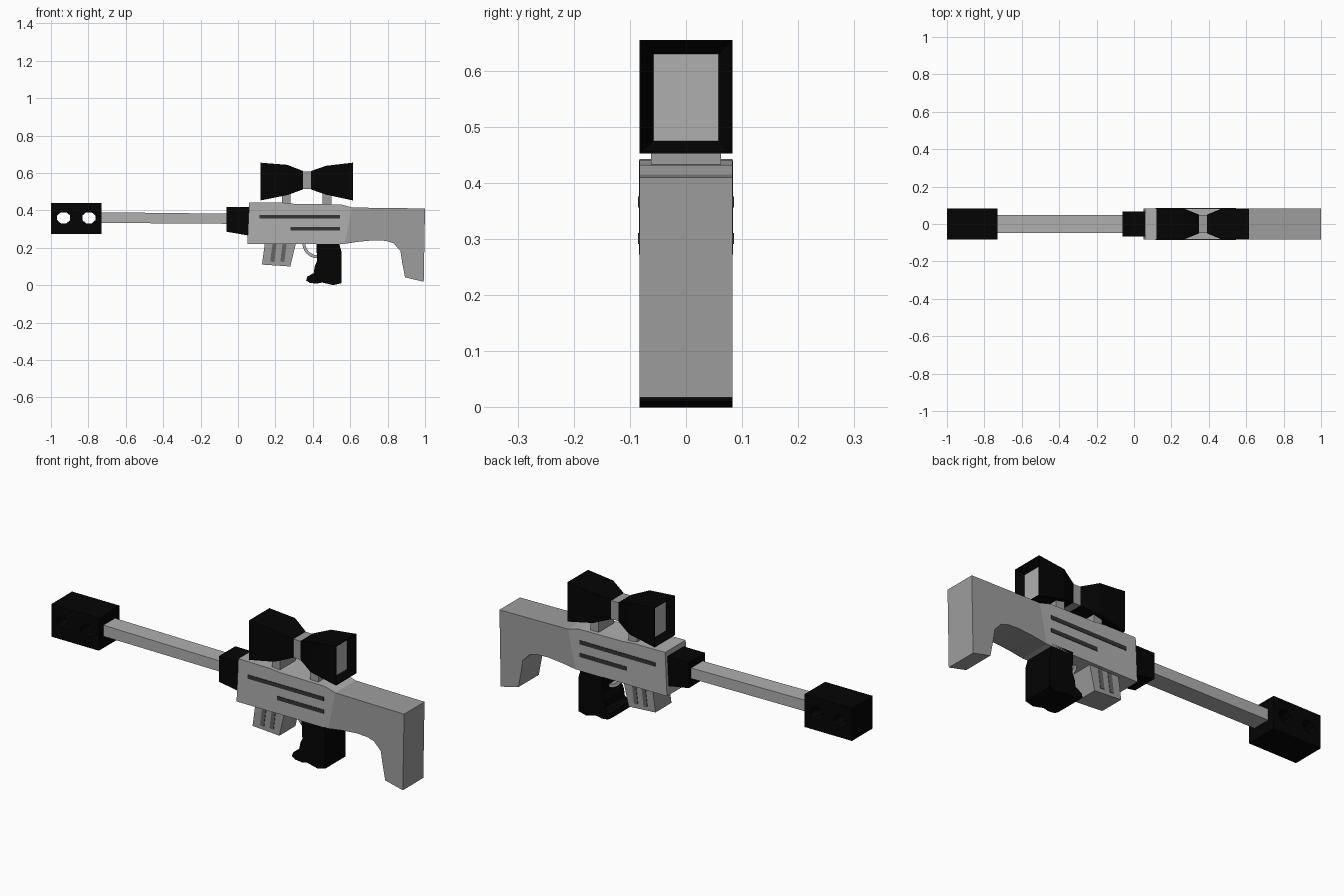
import bpy, bmesh, math
from mathutils import Matrix

if "Cube" in bpy.data.objects:
    bpy.data.objects.remove(bpy.data.objects["Cube"])


def material(name, v):
    m = bpy.data.materials.new(name)
    m.diffuse_color = (v, v, v, 1)
    m.use_nodes = True
    m.node_tree.nodes["Principled BSDF"].inputs["Base Color"].default_value = m.diffuse_color
    return m


BLACK = material("black", 0.0012)
DARK = material("dark_grey", 0.035)
RIB = material("rib_grey", 0.13)
GREY = material("grey", 0.43)
STOCK = material("stock_grey", 0.34)


def finish(bm, name, mat=GREY):
    bmesh.ops.recalc_face_normals(bm, faces=bm.faces)
    me = bpy.data.meshes.new(name)
    bm.to_mesh(me)
    bm.free()
    ob = bpy.data.objects.new(name, me)
    bpy.context.collection.objects.link(ob)
    me.materials.append(mat)
    return ob


def slab(name, profile, half, mat=GREY, y=0.0):
    """Extrude an x-z outline along y."""
    bm = bmesh.new()
    front = [bm.verts.new((x, y - half, z)) for x, z in profile]
    face = bm.faces.new(front)
    ext = bmesh.ops.extrude_face_region(bm, geom=[face])
    verts = [v for v in ext["geom"] if isinstance(v, bmesh.types.BMVert)]
    bmesh.ops.translate(bm, verts=verts, vec=(0, 2 * half, 0))
    return finish(bm, name, mat)


def box(name, x0, x1, z0, z1, half, mat=GREY, y=0.0):
    return slab(name, [(x0, z0), (x1, z0), (x1, z1), (x0, z1)], half, mat, y)


def loft(name, rings, mat=GREY):
    """Join rectangular sections (x, half_y, z0, z1) along x."""
    bm = bmesh.new()
    loops = [[bm.verts.new((x, a * h, z)) for a, z in
              ((-1, z0), (1, z0), (1, z1), (-1, z1))] for x, h, z0, z1 in rings]
    for p, q in zip(loops, loops[1:]):
        for i in range(4):
            j = (i + 1) % 4
            bm.faces.new((p[i], p[j], q[j], q[i]))
    bm.faces.new(loops[0])
    bm.faces.new(loops[-1])
    return finish(bm, name, mat)


# Muzzle brake with two side ports
brake = box("muzzle_brake", -1.0, -0.73, 0.273, 0.44, 0.084, BLACK)
for i, x in enumerate((-0.932, -0.797)):
    bm = bmesh.new()
    bmesh.ops.create_cone(bm, cap_ends=True, segments=8, radius1=1, radius2=1, depth=1,
                          matrix=Matrix.Translation((x, 0, 0.36))
                          @ Matrix.Diagonal((0.038, 1, 0.032, 1))
                          @ Matrix.Rotation(math.pi / 2, 4, 'X')
                          @ Matrix.Rotation(math.pi / 8, 4, 'Z'))
    cutter = finish(bm, "port_cutter_%d" % i, BLACK)
    cutter.hide_render = True
    cutter.hide_viewport = True
    mod = brake.modifiers.new("port", 'BOOLEAN')
    mod.operation = 'DIFFERENCE'
    mod.solver = 'EXACT'
    mod.object = cutter

# Barrel and collar
slab("barrel", [(-0.75, 0.333), (-0.04, 0.328), (-0.04, 0.382), (-0.75, 0.39)], 0.047)
slab("barrel_collar", [(-0.062, 0.286), (0.07, 0.263), (0.07, 0.417), (-0.062, 0.417)],
     0.066, BLACK)

# Receiver and stock
slab("receiver", [(0.05, 0.221), (0.57, 0.221), (0.61, 0.415), (0.55, 0.432),
                  (0.3, 0.435), (0.24, 0.441), (0.06, 0.443)], 0.083)
slab("stock", [(0.57, 0.221), (0.65, 0.233), (0.73, 0.24), (0.79, 0.237), (0.83, 0.225),
               (0.868, 0.185), (0.878, 0.12), (0.893, 0.042), (0.993, 0.018),
               (1.0, 0.41), (0.61, 0.415)], 0.083, STOCK)

# Side slots
for side in (-1, 1):
    tag = "left" if side < 0 else "right"
    box("upper_slot_" + tag, 0.115, 0.545, 0.356, 0.376, 0.003, DARK, side * 0.0825)
    box("lower_slot_" + tag, 0.28, 0.545, 0.291, 0.311, 0.003, DARK, side * 0.0825)
    # Magazine ribs
    for k, x in enumerate((0.172, 0.226)):
        slab("magazine_rib_%s_%d" % (tag, k),
             [(x, 0.126), (x + 0.022, 0.124), (x + 0.034, 0.22), (x + 0.012, 0.22)],
             0.003, RIB, side * 0.0645)

# Magazine
slab("magazine", [(0.128, 0.11), (0.28, 0.1), (0.312, 0.235), (0.145, 0.235)], 0.065, STOCK)

# Grip
slab("grip", [(0.418, 0.235), (0.423, 0.13), (0.41, 0.1), (0.405, 0.065), (0.37, 0.045),
              (0.364, 0.025), (0.385, 0.012), (0.42, 0.008), (0.45, 0.014), (0.51, 0.0),
              (0.553, 0.011), (0.553, 0.18), (0.537, 0.235)], 0.083, BLACK)


# Trigger guard: an arc-shaped strip
def arc(r):
    return [(0.425 - r * math.sin(a), 0.225 - r * math.cos(a))
            for a in (math.pi / 2 * i / 6 for i in range(7))]


slab("trigger_guard", arc(0.081) + arc(0.065)[::-1], 0.02)

# Scope: two flared housings with recessed lenses, joined by a neck
FRONT = [(0.158, 0.058, 0.475, 0.63), (0.12, 0.08, 0.456, 0.652),
         (0.12, 0.083, 0.453, 0.655), (0.265, 0.083, 0.482, 0.643), (0.348, 0.05, 0.512, 0.61)]
REAR = [(0.576, 0.058, 0.475, 0.63), (0.614, 0.08, 0.456, 0.652),
        (0.614, 0.083, 0.453, 0.655), (0.47, 0.083, 0.484, 0.638), (0.39, 0.05, 0.512, 0.61)]
for tag, rings, d in (("front", FRONT, -1), ("rear", REAR, 1)):
    loft("scope_%s_housing" % tag, rings, BLACK)
    x = rings[0][0]
    box("scope_%s_lens" % tag, min(x, x + d * 0.003), max(x, x + d * 0.003),
        0.475, 0.63, 0.058)
box("scope_neck", 0.34, 0.398, 0.513, 0.608, 0.049, STOCK)

# Scope mounts
for tag, x in (("front", 0.235), ("rear", 0.452)):
    box("scope_mount_" + tag, x, x + 0.047, 0.425, 0.5, 0.062, STOCK)
